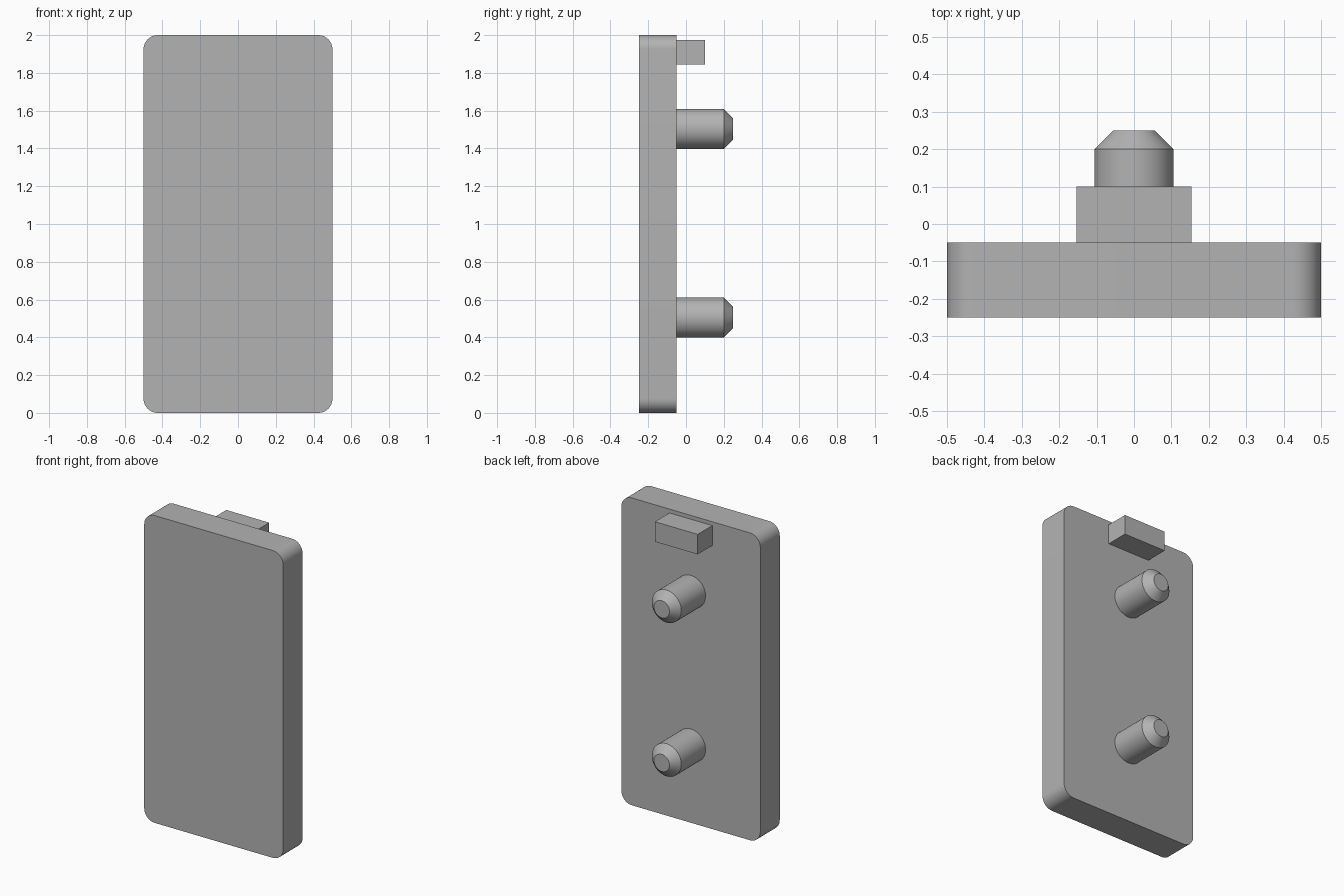
import bpy, bmesh, math
from mathutils import Matrix

cube = bpy.data.objects.get("Cube")
if cube:
    bpy.data.objects.remove(cube, do_unlink=True)

grey = bpy.data.materials.new("plain grey")
grey.use_nodes = True
colour = (0.45, 0.45, 0.45, 1)
grey.diffuse_color = colour
grey.node_tree.nodes["Principled BSDF"].inputs["Base Color"].default_value = colour

BACK = -0.05  # rear face of the plate


def finish(name, bm):
    """Turn a bmesh into a shaded, coloured object."""
    bmesh.ops.recalc_face_normals(bm, faces=bm.faces)
    mesh = bpy.data.meshes.new(name)
    bm.to_mesh(mesh)
    bm.free()
    mesh.materials.append(grey)
    obj = bpy.data.objects.new(name, mesh)
    bpy.context.collection.objects.link(obj)
    bpy.ops.object.select_all(action='DESELECT')
    obj.select_set(True)
    bpy.context.view_layer.objects.active = obj
    bpy.ops.object.shade_smooth_by_angle(angle=math.radians(30))
    return obj


def box(x, y0, y1, z0, z1):
    bm = bmesh.new()
    size = Matrix.Diagonal((2 * x, y1 - y0, z1 - z0, 1))
    place = Matrix.Translation((0, (y0 + y1) / 2, (z0 + z1) / 2))
    bmesh.ops.create_cube(bm, size=1, matrix=place @ size)
    return bm


# Plate with its four front-to-back edges rounded
bm = box(0.5, -0.25, BACK, 0, 2)
corners = [e for e in bm.edges
           if abs(e.verts[0].co.y - e.verts[1].co.y) > 0.1]
bmesh.ops.bevel(bm, geom=corners, offset=0.075, segments=12,
                profile=0.5, affect='EDGES')
finish("plate", bm)

# Locating block near the top
finish("locating_block", box(0.154, BACK, 0.1, 1.845, 1.975))


# Chamfered pins, lofted from rings along y
def pin(name, z, sides=48):
    bm = bmesh.new()
    rings = []
    for y, r in ((BACK, 0.106), (0.2, 0.106), (0.25, 0.056)):
        rings.append([bm.verts.new((r * math.cos(a), y, z + r * math.sin(a)))
                      for a in (math.tau * i / sides for i in range(sides))])
    for low, high in zip(rings, rings[1:]):
        for i in range(sides):
            j = (i + 1) % sides
            bm.faces.new((low[i], low[j], high[j], high[i]))
    bm.faces.new(rings[0])
    bm.faces.new(rings[-1])
    finish(name, bm)


pin("upper_pin", 1.504)
pin("lower_pin", 0.504)
